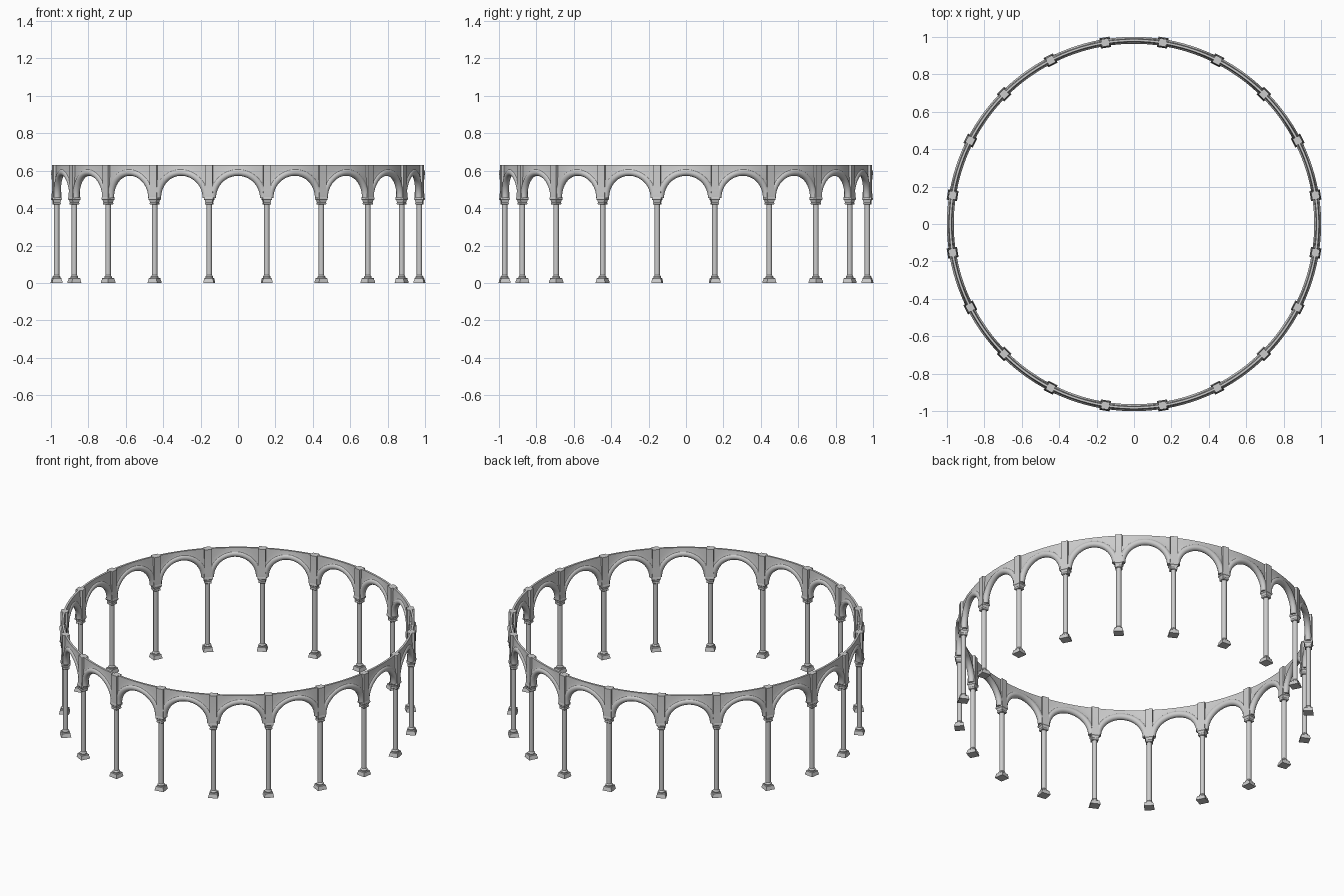
import bpy, bmesh, math
from mathutils import Matrix

if "Cube" in bpy.data.objects:
    bpy.data.objects.remove(bpy.data.objects["Cube"])

N = 20                      # bays in the ring
R = 0.982                   # centre radius of the arcade
HALF = math.pi * R / N      # half a bay, along the arc
SPRING, ARCH, TUBE, TOP = 0.455, 0.136, 0.0185, 0.63


def bend(u, d, z):
    a = u / R
    return ((R + d) * math.sin(a), -(R + d) * math.cos(a), z)


def loft(bm, rings, closed=True, caps=True):
    vs = [[bm.verts.new(p) for p in r] for r in rings]
    n = len(vs[0])
    for a, b in zip(vs, vs[1:]):
        for i in range(n if closed else n - 1):
            j = (i + 1) % n
            bm.faces.new((a[i], a[j], b[j], b[i]))
    if caps:
        bm.faces.new(vs[0])
        bm.faces.new(vs[-1])


def turned(bm, profile, sides):
    # stack of (half width, z) rings at the pillar position
    k = 1 / math.cos(math.pi / sides) if sides == 4 else 1
    loft(bm, [[(w * k * math.cos((i + .5) * 2 * math.pi / sides),
                -R + w * k * math.sin((i + .5) * 2 * math.pi / sides), z)
               for i in range(sides)] for w, z in profile])


def repeat(name, bm, offset, angle):
    bmesh.ops.recalc_face_normals(bm, faces=bm.faces)
    me = bpy.data.meshes.new(name)
    bm.to_mesh(me)
    bm.free()
    me.polygons.foreach_set("use_smooth", [True] * len(me.polygons))
    me.set_sharp_from_angle(angle=math.radians(angle))
    for k in range(N):
        ob = bpy.data.objects.new(f"{name}_{k + 1}", me)
        ob.matrix_world = Matrix.Rotation((k + offset) * 2 * math.pi / N, 4, 'Z')
        bpy.context.collection.objects.link(ob)


# round arch moulding
STEPS = 32
angles = [math.pi * i / STEPS for i in range(STEPS + 1)]
bm = bmesh.new()
rings = []
for t in angles:
    ring = []
    for j in range(16):
        q = 2 * math.pi * j / 16
        r = ARCH + TUBE * math.cos(q)
        ring.append(bend(r * math.cos(t), TUBE * math.sin(q), SPRING + r * math.sin(t)))
    rings.append(ring)
loft(bm, rings)
repeat("arch_moulding", bm, 0, 40)

# spandrel wall, thinning towards its top edge
bm = bmesh.new()
rings = []
for t in angles:
    u0, z0 = ARCH * math.cos(t), SPRING + ARCH * math.sin(t)
    u1 = HALF * (1 - 2 * t / math.pi)
    side = []
    for f, d in ((0, .0155), (.3, .011), (.6, .008), (1, .006)):
        side.append((u0 + (u1 - u0) * f, d, z0 + (TOP - z0) * f))
    rings.append([bend(*p) for p in side] + [bend(u, -d, z) for u, d, z in reversed(side)])
loft(bm, rings)
repeat("spandrel_wall", bm, 0, 40)

# pier block above each capital
bm = bmesh.new()
turned(bm, [(.023, .455), (.023, .475), (.0205, .50), (.0205, TOP)], 4)
repeat("pier_block", bm, .5, 20)

# square capital
bm = bmesh.new()
turned(bm, [(.017, .418), (.0195, .421), (.0195, .428), (.018, .431), (.021, .442),
            (.025, .446), (.025, .454), (.0225, .462)], 4)
repeat("capital", bm, .5, 20)

# round shaft
bm = bmesh.new()
turned(bm, [(.0145, .03), (.0145, .425)], 16)
repeat("column_shaft", bm, .5, 40)

# square stepped base
bm = bmesh.new()
turned(bm, [(.028, 0), (.026, .012), (.0235, .018), (.0235, .024), (.0205, .027)], 4)
turned(bm, [(.019, .024), (.021, .028), (.021, .033), (.018, .037), (.0145, .041)], 16)
repeat("column_base", bm, .5, 30)
